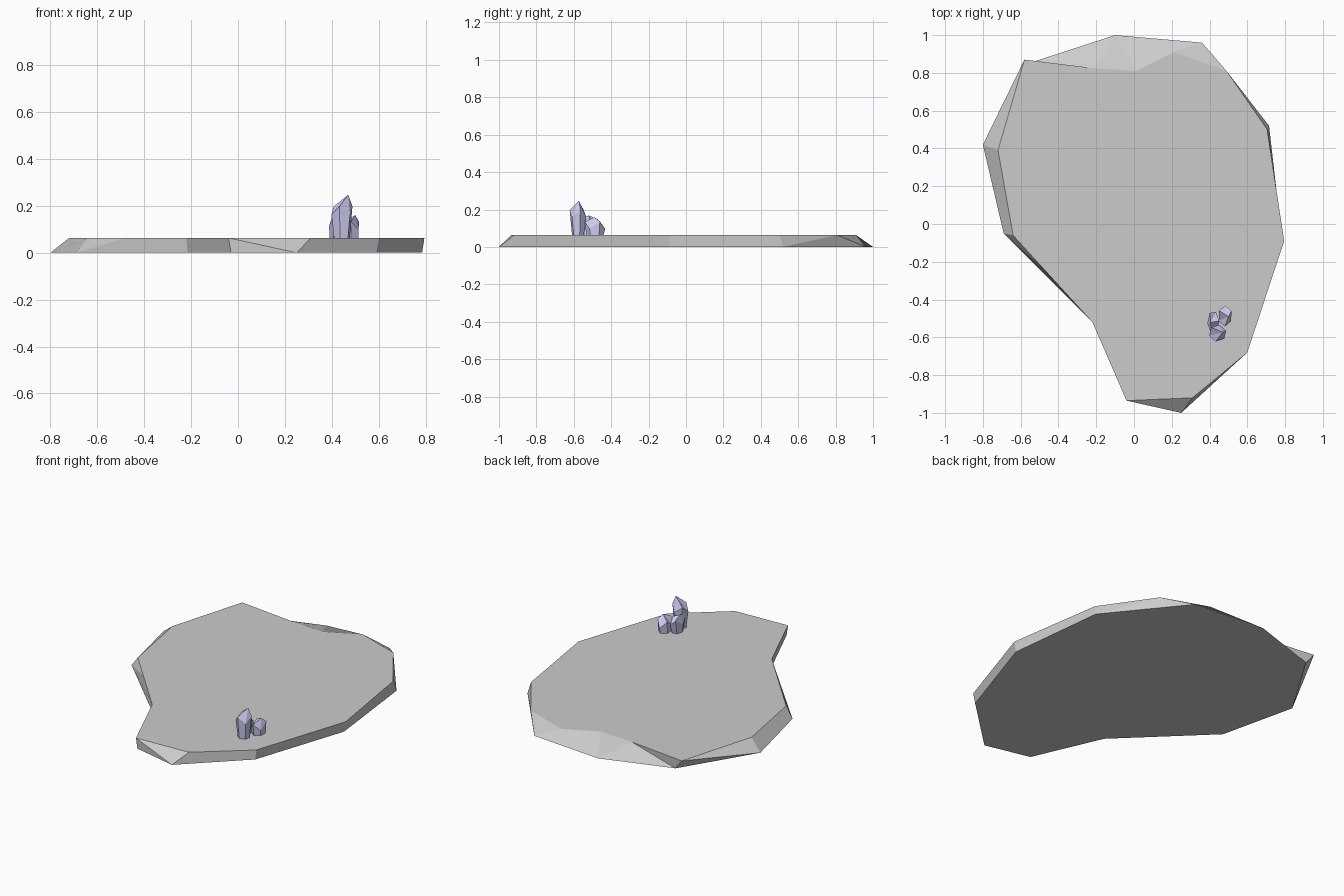
import bpy, bmesh
from math import cos, sin, tau

if "Cube" in bpy.data.objects:
    bpy.data.objects.remove(bpy.data.objects["Cube"])

TOP = 0.063


def finish(bm, name, mat=None):
    bmesh.ops.remove_doubles(bm, verts=bm.verts, dist=0.0005)
    bmesh.ops.recalc_face_normals(bm, faces=bm.faces)
    me = bpy.data.meshes.new(name)
    bm.to_mesh(me)
    bm.free()
    ob = bpy.data.objects.new(name, me)
    bpy.context.collection.objects.link(ob)
    if mat:
        me.materials.append(mat)
    return ob


def skin(bm, low, high):
    """Walls between two rings of equal length; repeated vertices give triangles."""
    n = len(low)
    for i in range(n):
        j = (i + 1) % n
        ring = list(dict.fromkeys([low[i], low[j], high[j], high[i]]))
        if len(ring) > 2:
            bm.faces.new(ring)


# Rock slab: each entry pairs a top rim point with the ground rim point under it
rim = [
    ((0.49, 0.81), (0.36, 0.96)), ((0.21, 0.91), (0.36, 0.96)),
    ((0.01, 0.81), (-0.10, 1.00)), ((-0.21, 0.825), (-0.10, 1.00)),
    ((-0.21, 0.825), (-0.53, 0.86)), ((-0.58, 0.87), (-0.53, 0.86)),
    ((-0.58, 0.87), (-0.80, 0.42)), ((-0.72, 0.39), (-0.80, 0.42)),
    ((-0.64, -0.06), (-0.69, -0.05)), ((-0.48, -0.235), (-0.69, -0.05)),
    ((-0.22, -0.52), (-0.215, -0.515)), ((-0.04, -0.935), (-0.03, -0.935)),
    ((-0.04, -0.935), (0.25, -1.00)), ((0.31, -0.92), (0.25, -1.00)),
    ((0.60, -0.68), (0.59, -0.675)), ((0.795, -0.09), (0.785, -0.09)),
    ((0.705, 0.50), (0.715, 0.52)), ((0.49, 0.81), (0.715, 0.52)),
]
bm = bmesh.new()
made = {}


def vert(p, z):
    key = (p, z)
    if key not in made:
        made[key] = bm.verts.new((*p, z))
    return made[key]


high = [vert(t, TOP) for t, b in rim]
low = [vert(b, 0) for t, b in rim]
skin(bm, low, high)
bm.faces.new(list(dict.fromkeys(high)))
bm.faces.new(list(dict.fromkeys(low))[::-1])
finish(bm, "rock_slab")

# Crystals
lilac = bpy.data.materials.new("lilac_crystal")
lilac.diffuse_color = (0.62, 0.62, 0.90, 1)
lilac.use_nodes = True
lilac.node_tree.nodes["Principled BSDF"].inputs["Base Color"].default_value = lilac.diffuse_color


def crystal(name, center, base_r, mid_r, mid_z, tip, turn, sides=6):
    bm = bmesh.new()
    rings = []
    for (rx, ry), z, wob in ((base_r, TOP - 0.003, 0), (mid_r, mid_z, 0.018)):
        rings.append([bm.verts.new((center[0] + rx * cos(turn + tau * i / sides),
                                    center[1] + ry * sin(turn + tau * i / sides),
                                    z + wob * (-1) ** i)) for i in range(sides)])
    skin(bm, *rings)
    skin(bm, rings[1], [bm.verts.new(tip)] * sides)
    bm.faces.new(rings[0][::-1])
    finish(bm, name, lilac)


crystal("tall_crystal", (0.443, -0.578), (0.035, 0.032), (0.047, 0.045), 0.18,
        (0.47, -0.573, 0.247), 0.3)
crystal("right_crystal", (0.482, -0.487), (0.036, 0.045), (0.038, 0.055), 0.115,
        (0.50, -0.49, 0.16), 0.5)
crystal("left_crystal", (0.42, -0.52), (0.029, 0.04), (0.032, 0.06), 0.13,
        (0.406, -0.52, 0.168), 0.1)
